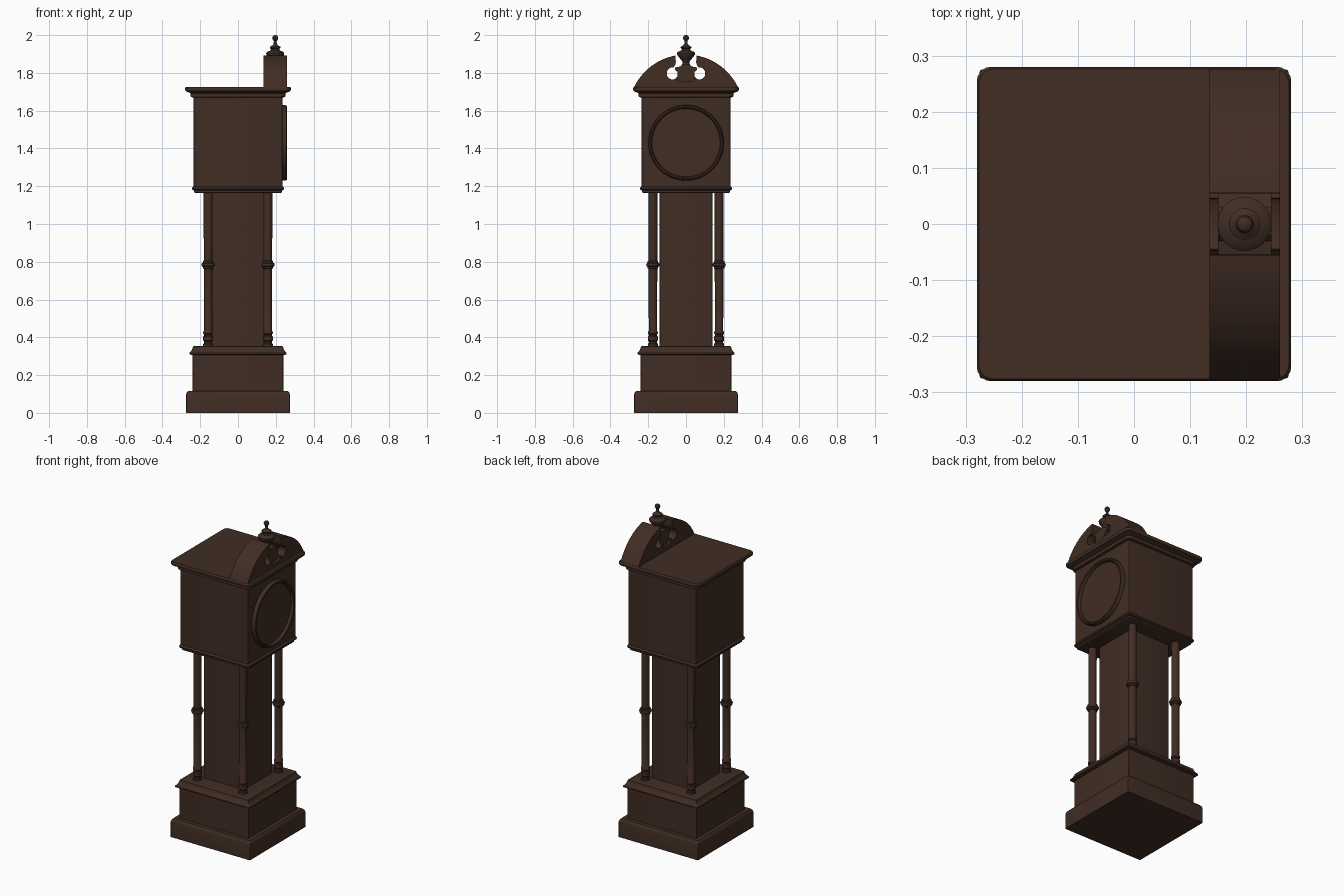
import bpy, bmesh, math
from mathutils import Matrix, Vector

if "Cube" in bpy.data.objects:
    bpy.data.objects.remove(bpy.data.objects["Cube"])

wood = bpy.data.materials.new("dark_walnut")
wood.diffuse_color = (0.052, 0.026, 0.017, 1)
wood.use_nodes = True
wood.node_tree.nodes["Principled BSDF"].inputs["Base Color"].default_value = wood.diffuse_color


def finish(name, bm):
    bmesh.ops.recalc_face_normals(bm, faces=bm.faces)
    me = bpy.data.meshes.new(name)
    bm.to_mesh(me)
    bm.free()
    ob = bpy.data.objects.new(name, me)
    bpy.context.collection.objects.link(ob)
    me.materials.append(wood)
    bpy.ops.object.select_all(action='DESELECT')
    ob.select_set(True)
    bpy.context.view_layer.objects.active = ob
    bpy.ops.object.shade_smooth_by_angle(angle=math.radians(35))
    return ob


def rounded_rect(hx, hy, r, n=5):
    pts = []
    for k, (sx, sy) in enumerate([(1, 1), (-1, 1), (-1, -1), (1, -1)]):
        for i in range(n + 1):
            a = math.pi / 2 * (k + i / n)
            pts.append((sx * (hx - r) + r * math.cos(a), sy * (hy - r) + r * math.sin(a)))
    return pts


def moulding(name, profile, r=0.004):
    """Stack of rounded square sections; profile = (half width, z)."""
    bm = bmesh.new()
    rings = [[bm.verts.new((x, y, z)) for x, y in rounded_rect(h, h, r)] for h, z in profile]
    for a, b in zip(rings, rings[1:]):
        for i in range(len(a)):
            j = (i + 1) % len(a)
            bm.faces.new((a[i], a[j], b[j], b[i]))
    bm.faces.new(rings[0])
    bm.faces.new(rings[-1])
    return finish(name, bm)


def lathe(name, profile, matrix, n=32):
    """Turned part; profile = (radius, height)."""
    bm = bmesh.new()
    rings = []
    for r, z in profile:
        rings.append([bm.verts.new(matrix @ Vector((r * math.cos(2 * math.pi * i / n),
                      r * math.sin(2 * math.pi * i / n), z))) for i in range(n)])
    for a, b in zip(rings, rings[1:]):
        for i in range(n):
            j = (i + 1) % n
            bm.faces.new((a[i], a[j], b[j], b[i]))
    bm.faces.new(rings[0])
    bm.faces.new(rings[-1])
    return finish(name, bm)


def extrude_x(name, pts, x0, x1):
    bm = bmesh.new()
    f = bm.faces.new([bm.verts.new((x0, y, z)) for y, z in pts])
    g = bmesh.ops.extrude_face_region(bm, geom=[f])
    bmesh.ops.translate(bm, vec=(x1 - x0, 0, 0),
                        verts=[v for v in g["geom"] if isinstance(v, bmesh.types.BMVert)])
    return finish(name, bm)


# Base, plinth, trunk
moulding("base", [(.275, 0), (.275, .095), (.272, .106), (.264, .115), (.23, .115)])
moulding("plinth", [(.24, .11), (.24, .32)])
moulding("plinth_cap", [(.236, .305), (.257, .31), (.257, .317), (.245, .332), (.24, .343),
                        (.238, .352), (.23, .355)])
moulding("trunk", [(.14, .35), (.14, 1.17)])

# Hood with mouldings
moulding("hood_lower_moulding", [(.228, 1.165), (.233, 1.168), (.233, 1.178), (.243, 1.182),
                                 (.244, 1.19), (.24, 1.196), (.233, 1.2)], .015)
moulding("hood", [(.235, 1.19), (.235, 1.68)])
moulding("cornice", [(.24, 1.67), (.25, 1.673), (.252, 1.685), (.25, 1.692), (.262, 1.697),
                     (.277, 1.703), (.28, 1.71), (.28, 1.719), (.276, 1.725)], .025)

# Corner columns
column = [(.026, .35), (.026, .366), (.021, .37), (.021, .378), (.026, .383), (.026, .404),
          (.021, .41), (.021, .415), (.026, .42), (.026, .428), (.022, .435),
          (.023, .762), (.028, .765), (.028, .773), (.034, .777), (.036, .784), (.034, .791),
          (.028, .795), (.028, .803), (.023, .806), (.024, 1.17)]
for sx, nx in ((1, "front"), (-1, "back")):
    for sy, ny in ((1, "left"), (-1, "right")):
        lathe(f"column_{nx}_{ny}", column, Matrix.Translation((sx * .158, sy * .175, 0)), 24)

# Round bezel and dial on the +x face
lathe("dial_bezel", [(.2, .23), (.2, .25), (.196, .258), (.19, .26), (.184, .257), (.18, .248),
                     (.18, .24)],
      Matrix.Translation((0, 0, 1.43)) @ Matrix.Rotation(math.pi / 2, 4, 'Y'), 64)

# Broken arched pediment: arc on the outside, scroll notch on the inside
cz, R = 1.591, .306
for s, side in ((1, "left"), (-1, "right")):
    pts = []
    for i in range(21):
        y = .275 + (.055 - .275) * math.sin(math.pi / 2 * i / 20)
        pts.append((s * y, cz + math.sqrt(R * R - y * y)))
    pts += [(s * .054, 1.855), (s * .058, 1.84)]
    for i in range(17):
        a = math.radians(100 - 250 * i / 16)
        pts.append((s * (.072 + .03 * math.cos(a)), 1.797 + .032 * math.sin(a)))
    pts += [(s * .045, 1.765), (s * .03, 1.755), (0, 1.755), (0, 1.725)]
    extrude_x("pediment_" + side, pts, .135, .26)

# Finial pedestal and turned finial
half = [(.052, 1.725), (.052, 1.768), (.044, 1.785), (.044, 1.805), (.058, 1.815), (.058, 1.828),
        (.03, 1.834), (.02, 1.845)]
extrude_x("finial_pedestal", half + [(-y, z) for y, z in reversed(half)], .15, .245)
lathe("finial", [(.022, 1.84), (.018, 1.855), (.024, 1.868), (.04, 1.885), (.047, 1.896),
                 (.048, 1.906), (.04, 1.913), (.026, 1.918), (.022, 1.926), (.028, 1.932),
                 (.028, 1.938), (.018, 1.944), (.009, 1.953), (.007, 1.968), (.012, 1.973),
                 (.016, 1.984), (.013, 1.994), (.006, 1.999), (.001, 2.0)],
      Matrix.Translation((.197, 0, 0)), 32)
